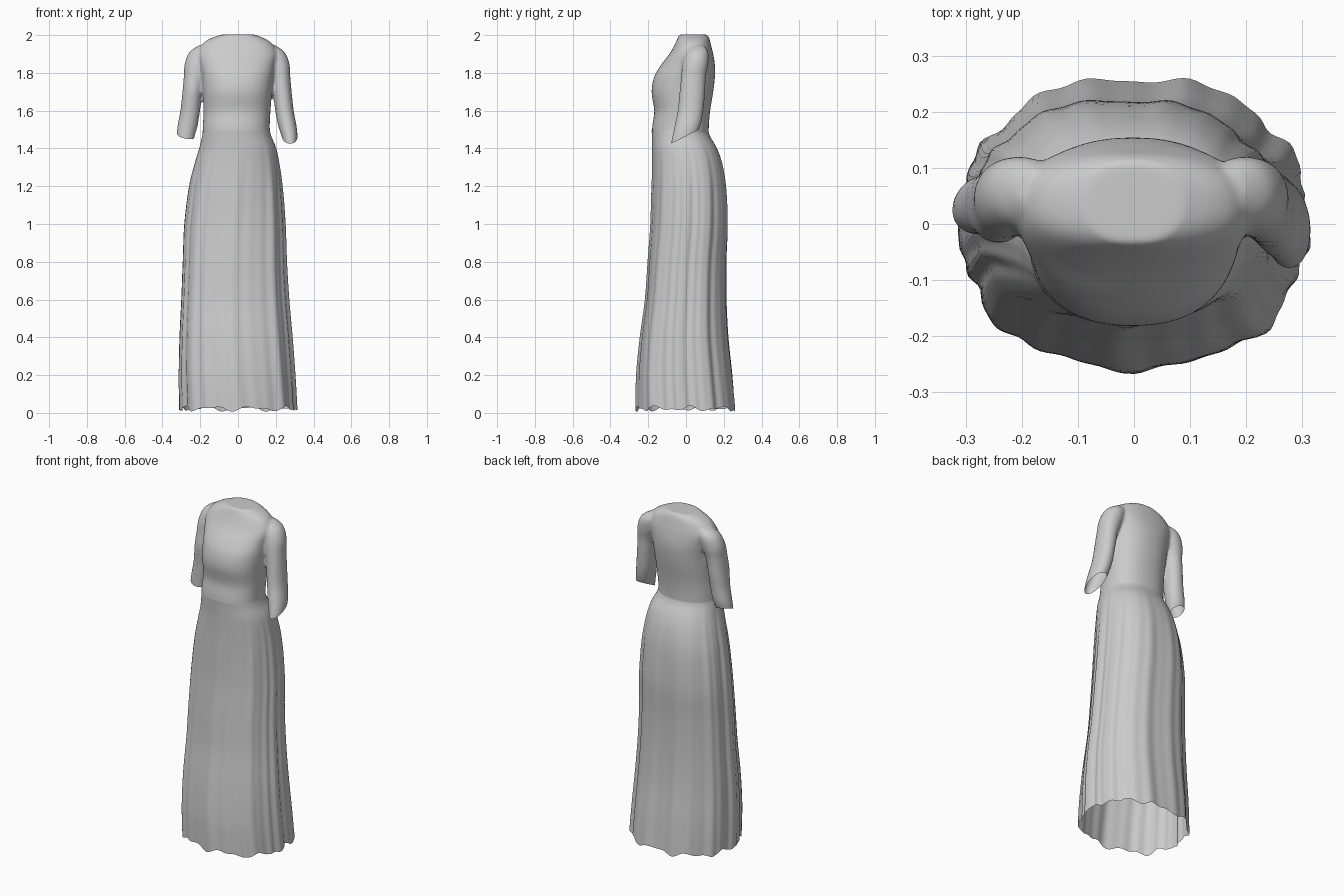
import bpy, bmesh, math
from mathutils import Vector

if "Cube" in bpy.data.objects:
    bpy.data.objects.remove(bpy.data.objects["Cube"])


def spline(rings, steps):
    """Catmull-Rom through rings of (z, x min, x max, y min, y max)."""
    out = []
    for i in range(len(rings) - 1):
        p = [rings[max(0, min(len(rings) - 1, i + k))] for k in (-1, 0, 1, 2)]
        for s in range(steps):
            t = s / steps
            out.append([0.5 * (2 * b + (c - a) * t + (2 * a - 5 * b + 4 * c - d) * t * t
                               + (3 * b - a - 3 * c + d) * t ** 3) for a, b, c, d in zip(*p)])
    return out + [list(rings[-1])]


def loft(bm, rings, segs, power=2.3, steps=5, cap=True, fold=None):
    """Skin rounded cross-sections; fold(angle, z) gives radial scale and z shift."""
    loops = []
    for z, x0, x1, y0, y1 in spline(rings, steps):
        loop = []
        for k in range(segs):
            a = math.tau * k / segs
            c, s = math.cos(a), math.sin(a)
            r = (abs(c) ** power + abs(s) ** power) ** (-1 / power)
            scale, dz = fold(a, z) if fold else (1, 0)
            loop.append(bm.verts.new(((x0 + x1) / 2 + (x1 - x0) / 2 * c * r * scale,
                                      (y0 + y1) / 2 + (y1 - y0) / 2 * s * r * scale, z + dz)))
        loops.append(loop)
    for lo, hi in zip(loops, loops[1:]):
        for k in range(segs):
            n = (k + 1) % segs
            bm.faces.new((lo[k], lo[n], hi[n], hi[k]))
    if cap:
        bm.faces.new(loops[0][::-1])
        bm.faces.new(loops[-1])


def make_object(name, bm):
    bmesh.ops.recalc_face_normals(bm, faces=bm.faces) if name == "bodice" else None
    mesh = bpy.data.meshes.new(name)
    bm.to_mesh(mesh)
    bm.free()
    ob = bpy.data.objects.new(name, mesh)
    bpy.context.collection.objects.link(ob)
    for p in mesh.polygons:
        p.use_smooth = True
    return ob


# Skirt: open sheet with soft pleats that deepen towards a wavy hem
skirt_rings = [
    (0.015, -.305, .308, -.257, .26), (0.2, -.308, .298, -.255, .245),
    (0.4, -.304, .284, -.237, .224), (0.6, -.295, .267, -.211, .214),
    (0.8, -.288, .255, -.197, .214), (1.0, -.28, .248, -.183, .222),
    (1.2, -.256, .233, -.178, .213), (1.32, -.228, .218, -.177, .193),
    (1.4, -.205, .202, -.178, .165), (1.46, -.191, .178, -.18, .13),
    (1.495, -.185, .168, -.182, .117)]


def pleats(a, z):
    depth = min(1, max(0, (1.49 - z) / 0.35)) * (0.65 + 0.35 * (1 - z / 1.5))
    t = a + math.pi / 2 + 0.12 * math.sin(2 * a) + 0.04 * math.sin(3 * z)
    w = 0.021 * math.cos(9 * t) + 0.012 * math.cos(17 * t + 0.5) + 0.008 * math.cos(28 * t)
    hem = max(0, 1 - z / 0.2)
    dz = hem * (0.008 + 0.010 * math.sin(9 * a + 1) + 0.007 * math.sin(16 * a))
    return 1 + depth * w, dz


bm = bmesh.new()
loft(bm, skirt_rings, 160, power=2.25, steps=6, cap=False, fold=pleats)
make_object("skirt", bm)

# Bodice and the two sleeves, fused into one soft surface
bodice_rings = [
    (1.45, -.188, .172, -.182, .12), (1.52, -.186, .168, -.178, .121),
    (1.60, -.182, .172, -.168, .128), (1.70, -.186, .18, -.182, .144),
    (1.78, -.19, .188, -.168, .153), (1.84, -.2, .195, -.134, .153),
    (1.90, -.212, .206, -.088, .144), (1.95, -.19, .185, -.060, .132),
    (1.98, -.15, .145, -.046, .124), (2.003, -.088, .088, -.035, .112)]
right_sleeve = [
    (1.945, .14, .2, .03, .095), (1.91, .13, .247, .0, .118), (1.85, .145, .272, -.018, .118),
    (1.78, .172, .277, -.026, .106), (1.70, .185, .284, -.034, .101),
    (1.60, .197, .295, -.044, .092), (1.52, .213, .31, -.06, .076),
    (1.46, .232, .315, -.073, .05), (1.40, .245, .31, -.085, .02)]
left_sleeve = [
    (z, -x1 - .01, -x0 - .004 + .04 * max(0, 1.6 - z), y0 + .25 * max(0, 1.68 - z),
     y1 + .1 * max(0, 1.6 - z)) for z, x0, x1, y0, y1 in right_sleeve]

bm = bmesh.new()
loft(bm, bodice_rings, 64, power=2.3)
loft(bm, right_sleeve, 32, power=2.1)
loft(bm, left_sleeve, 32, power=2.1)
bodice = make_object("bodice", bm)
remesh = bodice.modifiers.new("fuse", 'REMESH')
remesh.mode, remesh.voxel_size, remesh.use_smooth_shade = 'VOXEL', 0.008, True
soften = bodice.modifiers.new("soften", 'SMOOTH')
soften.factor, soften.iterations = 0.5, 7
fused = bpy.data.meshes.new_from_object(bodice.evaluated_get(bpy.context.evaluated_depsgraph_get()))
bodice.modifiers.clear()
bodice.data = fused


# Cut the waist and cuffs open
def cut(bm, inside, point, normal):
    faces = [f for f in bm.faces if inside(f.calc_center_median())]
    geom = list({v for f in faces for v in f.verts}) + list({e for f in faces for e in f.edges}) + faces
    bmesh.ops.bisect_plane(bm, geom=geom, plane_co=point, plane_no=Vector(normal), clear_outer=True)


bm = bmesh.new()
bm.from_mesh(fused)
cut(bm, lambda c: abs(c.x) < .2 and c.z < 1.51, (0, 0, 1.485), (0, 0, -1))
cut(bm, lambda c: c.x > .205 and c.z < 1.57, (.27, -.03, 1.45), (0, .45, -.89))
cut(bm, lambda c: c.x < -.205 and c.z < 1.57, (-.27, .02, 1.465), (-.2, .35, -.9))
bm.to_mesh(fused)
bm.free()
for p in fused.polygons:
    p.use_smooth = True
